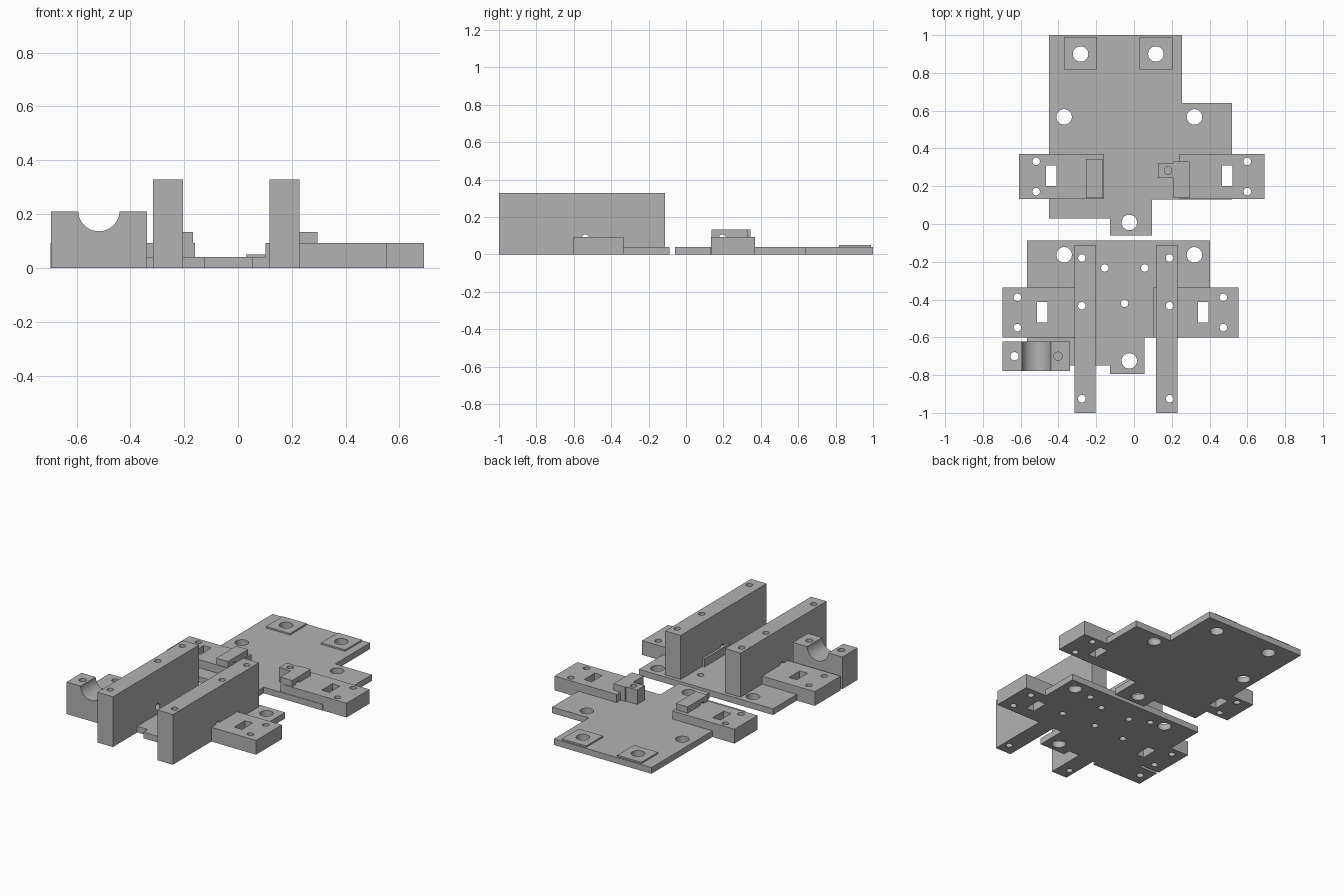
import bpy, bmesh, math
from mathutils import Matrix

cube = bpy.data.objects.get("Cube")
if cube:
    bpy.data.objects.remove(cube, do_unlink=True)

GREY = (0.45, 0.45, 0.45, 1.0)
grey = bpy.data.materials.new("plain_grey")
grey.use_nodes = True
grey.diffuse_color = GREY
grey.node_tree.nodes["Principled BSDF"].inputs["Base Color"].default_value = GREY


def finish(name, bm):
    bmesh.ops.recalc_face_normals(bm, faces=bm.faces)
    mesh = bpy.data.meshes.new(name)
    bm.to_mesh(mesh)
    bm.free()
    ob = bpy.data.objects.new(name, mesh)
    bpy.context.collection.objects.link(ob)
    mesh.materials.append(grey)
    return ob


def prism(name, outline, z0, z1):
    bm = bmesh.new()
    face = bm.faces.new([bm.verts.new((x, y, z0)) for x, y in outline])
    out = bmesh.ops.extrude_face_region(bm, geom=[face])
    top = [v for v in out["geom"] if isinstance(v, bmesh.types.BMVert)]
    bmesh.ops.translate(bm, verts=top, vec=(0, 0, z1 - z0))
    return finish(name, bm)


def box(name, x0, x1, y0, y1, z0, z1):
    return prism(name, [(x0, y0), (x1, y0), (x1, y1), (x0, y1)], z0, z1)


def rod(bm, centre, radius, axis="Z", sides=32):
    turn = {"Z": Matrix(), "X": Matrix.Rotation(math.pi / 2, 4, "Y"),
            "Y": Matrix.Rotation(math.pi / 2, 4, "X")}[axis]
    bmesh.ops.create_cone(bm, cap_ends=True, segments=sides, radius1=radius, radius2=radius,
                          depth=2, matrix=Matrix.Translation(centre) @ turn)


def cut(ob, holes=(), rods=(), slots=()):
    """Cut vertical holes (x, y, r), free rods and rectangular slots (x, y)."""
    bm = bmesh.new()
    for x, y, r in holes:
        rod(bm, (x, y, 0), r)
    for args in rods:
        rod(bm, *args)
    for x, y in slots:
        bmesh.ops.create_cube(bm, size=1, matrix=Matrix.Translation((x, y, 0))
                              @ Matrix.Diagonal((0.056, 0.11, 2, 1)))
    cutter = finish("cutter", bm)
    cutter.hide_render = True
    mod = ob.modifiers.new("cut", "BOOLEAN")
    mod.operation, mod.solver, mod.object = "DIFFERENCE", "EXACT", cutter
    bpy.context.view_layer.objects.active = ob
    bpy.ops.object.modifier_apply(modifier=mod.name)
    bpy.data.objects.remove(cutter, do_unlink=True)
    bpy.ops.object.select_all(action="DESELECT")
    ob.select_set(True)
    bpy.ops.object.shade_smooth_by_angle(angle=math.radians(30))


BIG, SMALL = 0.041, 0.02
PLATE, BLOCK, RAIL = 0.04, 0.093, 0.328

# Rear base plate, with raised pads round its two end holes
pad_holes = [(-0.283, 0.9, BIG), (0.116, 0.9, BIG)]
rear_slots = [(-0.438, 0.255), (0.493, 0.255)]
rear = prism("rear_plate", [(-0.45, 1), (0.255, 1), (0.255, 0.64), (0.52, 0.64), (0.52, 0.13),
                            (0.095, 0.13), (0.095, -0.06), (-0.127, -0.06), (-0.127, 0.03),
                            (-0.45, 0.03)], 0, PLATE)
cut(rear, pad_holes + [(-0.37, 0.567, BIG), (0.32, 0.567, BIG), (-0.025, 0.008, BIG)],
    slots=rear_slots)
for side, (x, y, r) in zip(("right", "left"), pad_holes):
    pad = box(side + "_pad", x - 0.087, x + 0.087, 0.817, 0.99, PLATE - 0.01, 0.05)
    cut(pad, [(x, y, r)])

# Front base plate
rail_x = (-0.276, 0.189)
rail_holes = [(x, y, SMALL) for x in rail_x for y in (-0.18, -0.433, -0.925)]
front_slots = [(-0.485, -0.467), (0.367, -0.467)]
front = prism("front_plate", [(-0.567, -0.088), (0.402, -0.088), (0.402, -0.602), (0.055, -0.602),
                              (0.055, -0.795), (-0.127, -0.795), (-0.127, -0.75),
                              (-0.567, -0.75)], 0, PLATE)
cut(front, rail_holes + [(-0.37, -0.163, BIG), (0.32, -0.163, BIG), (-0.025, -0.725, BIG),
                         (-0.155, -0.233, SMALL), (0.057, -0.233, SMALL),
                         (-0.05, -0.42, SMALL)], slots=front_slots)

# Four slotted side blocks: name, x range, y range, screw hole x
for name, x0, x1, y0, y1, hx, slots in (
        ("rear_right_block", -0.61, -0.16, 0.133, 0.37, -0.518, rear_slots),
        ("rear_left_block", 0.242, 0.692, 0.133, 0.37, 0.6, rear_slots),
        ("front_right_block", -0.697, -0.247, -0.602, -0.335, -0.617, front_slots),
        ("front_left_block", 0.102, 0.552, -0.602, -0.335, 0.473, front_slots)):
    mid = (y0 + y1) / 2
    block = box(name, x0, x1, y0, y1, 0, BLOCK)
    screws = [(hx, mid - 0.08, SMALL), (hx, mid + 0.08, SMALL)]
    cut(block, screws + (rail_holes if "front" in name else []), slots=slots)

# Tall rails with vertical screw holes and a cross hole
for side, x0, x1 in (("right", -0.316, -0.204), ("left", 0.117, 0.229)):
    rail = box(side + "_rail", x0, x1, -1, -0.112, 0, RAIL)
    cut(rail, rail_holes, [((x0, -0.538, 0.087), SMALL, "X")])

# Small upright stops on the rear plate
stop = box("right_stop", -0.253, -0.168, 0.137, 0.345, PLATE - 0.01, 0.134)
cut(stop, rods=[((-0.21, 0.195, 0.087), SMALL, "X")])
stop = prism("left_stop", [(0.21, 0.137), (0.295, 0.137), (0.295, 0.33), (0.21, 0.33),
                           (0.21, 0.322), (0.127, 0.322), (0.127, 0.244), (0.21, 0.244)],
             PLATE - 0.01, 0.134)
cut(stop, [(0.18, 0.283, SMALL)], [((0.25, 0.195, 0.087), SMALL, "X")])

# Cradle block with a half-round groove
cradle = box("cradle_block", -0.695, -0.338, -0.778, -0.622, 0, 0.209)
cut(cradle, [(-0.633, -0.7, 0.022), (-0.402, -0.7, 0.022)],
    [((-0.517, -0.7, 0.213), 0.077, "Y", 48)])
